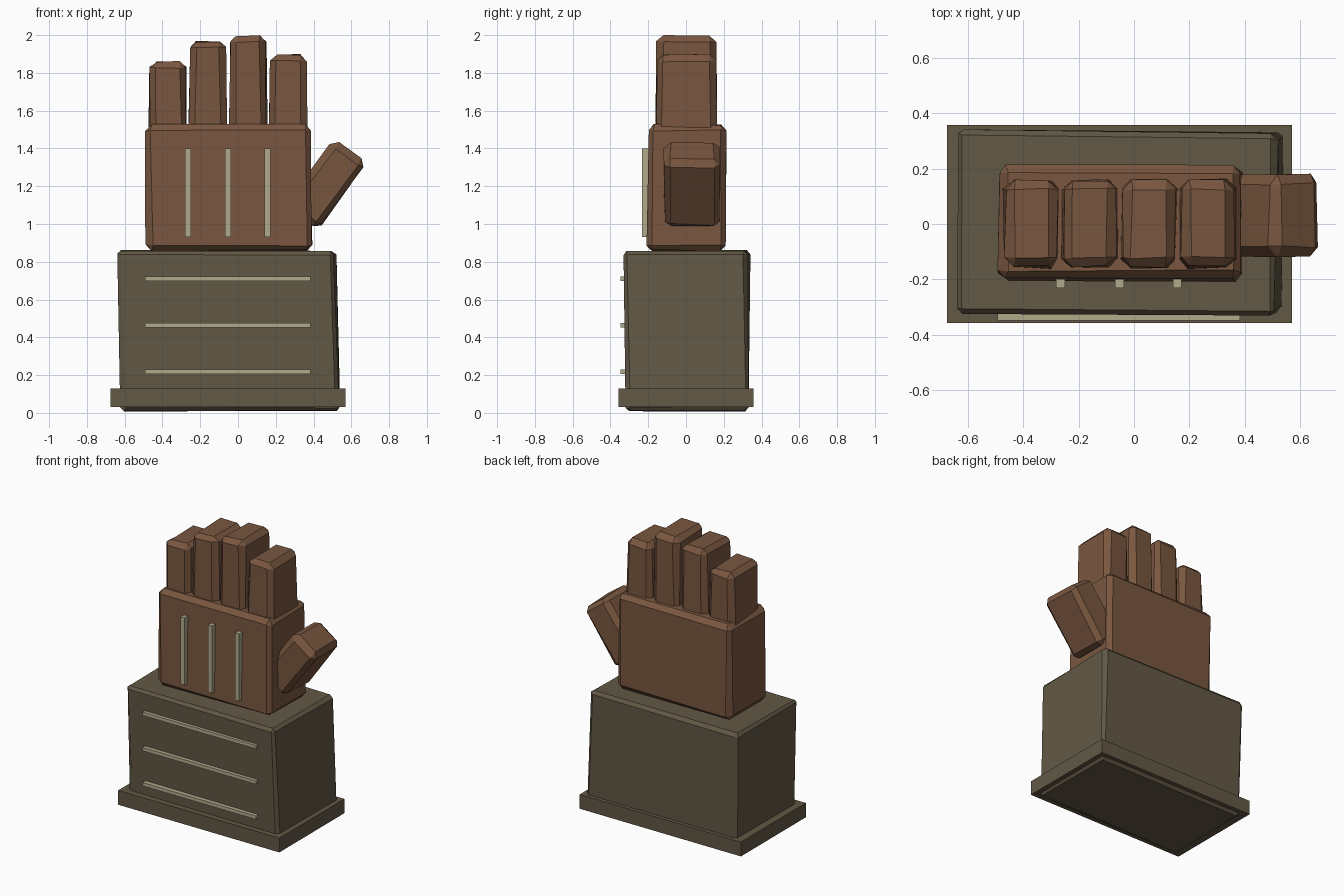
import bpy, bmesh, math, random
from mathutils import Matrix, Vector

if "Cube" in bpy.data.objects:
    bpy.data.objects.remove(bpy.data.objects["Cube"])

random.seed(4)


def material(name, color):
    m = bpy.data.materials.new(name)
    m.diffuse_color = (*color, 1)
    m.use_nodes = True
    m.node_tree.nodes["Principled BSDF"].inputs["Base Color"].default_value = m.diffuse_color
    return m


LEATHER = material("brown leather", (0.19, 0.094, 0.050))
CUFF = material("olive cuff", (0.122, 0.098, 0.060))
TRIM = material("pale trim", (0.44, 0.40, 0.26))


def rect(x0, x1, y0, y1):
    return [(x0, y0), (x1, y0), (x1, y1), (x0, y1)]


def block(name, mat, bottom, z0, top, z1, bevel=0.0, jitter=0.0, matrix=None):
    """Box between two four-cornered outlines, chamfered and slightly uneven."""
    bm = bmesh.new()
    lo = [bm.verts.new((x, y, z0)) for x, y in bottom]
    hi = [bm.verts.new((x, y, z1)) for x, y in top]
    bm.faces.new(lo[::-1])
    bm.faces.new(hi)
    for i in range(4):
        j = (i + 1) % 4
        bm.faces.new((lo[i], lo[j], hi[j], hi[i]))
    if bevel:
        bmesh.ops.bevel(bm, geom=bm.edges[:], offset=bevel, segments=1,
                        profile=0.5, affect='EDGES')
    for v in bm.verts:
        v.co += Vector([random.uniform(-jitter, jitter) for _ in range(3)])
    if matrix:
        bm.transform(matrix)
    bmesh.ops.recalc_face_normals(bm, faces=bm.faces[:])
    me = bpy.data.meshes.new(name)
    bm.to_mesh(me)
    bm.free()
    me.materials.append(mat)
    ob = bpy.data.objects.new(name, me)
    bpy.context.collection.objects.link(ob)
    return ob


def bar(name, mat, x0, x1, y0, y1, z0, z1, bevel=0.0, jitter=0.0):
    r = rect(x0, x1, y0, y1)
    return block(name, mat, r, z0, r, z1, bevel, jitter)


# Cuff with uneven top outline, and hem band
block("cuff", CUFF, rect(-0.62, 0.54, -0.315, 0.335), 0.01,
      [(-0.645, -0.325), (0.51, -0.335), (0.515, 0.325), (-0.635, 0.345)], 0.86,
      bevel=0.02, jitter=0.006)
bar("hem_band", CUFF, -0.675, 0.57, -0.358, 0.358, 0.03, 0.13)

# Palm
block("palm", LEATHER, rect(-0.485, 0.395, -0.205, 0.21), 0.86,
      rect(-0.49, 0.385, -0.20, 0.21), 1.525, bevel=0.03, jitter=0.006)

# Four fingers
for i, (x, top) in enumerate([(-0.37, 1.86), (-0.16, 1.965),
                              (0.053, 1.995), (0.265, 1.895)]):
    block(f"finger_{i + 1}", LEATHER, rect(x - 0.1, x + 0.1, -0.16, 0.16), 1.47,
          rect(x - 0.094, x + 0.094, -0.153, 0.158), top, bevel=0.032, jitter=0.005)

# Leaning thumb
lean = Matrix.Translation((0.465, 0.033, 1.21)) @ Matrix.Rotation(math.radians(36.5), 4, 'Y')
block("thumb", LEATHER, rect(-0.108, 0.108, -0.147, 0.147), -0.22,
      rect(-0.108, 0.108, -0.15, 0.147), 0.22, bevel=0.034, jitter=0.005, matrix=lean)

# Raised ribs on the palm and the cuff
for i, x in enumerate([-0.265, -0.053, 0.156]):
    bar(f"palm_rib_{i + 1}", TRIM, x - 0.016, x + 0.016, -0.232, -0.198, 0.93, 1.40)
for i, z in enumerate([0.218, 0.463, 0.71]):
    bar(f"cuff_rib_{i + 1}", TRIM, -0.493, 0.383, -0.348, -0.312, z - 0.012, z + 0.012)
